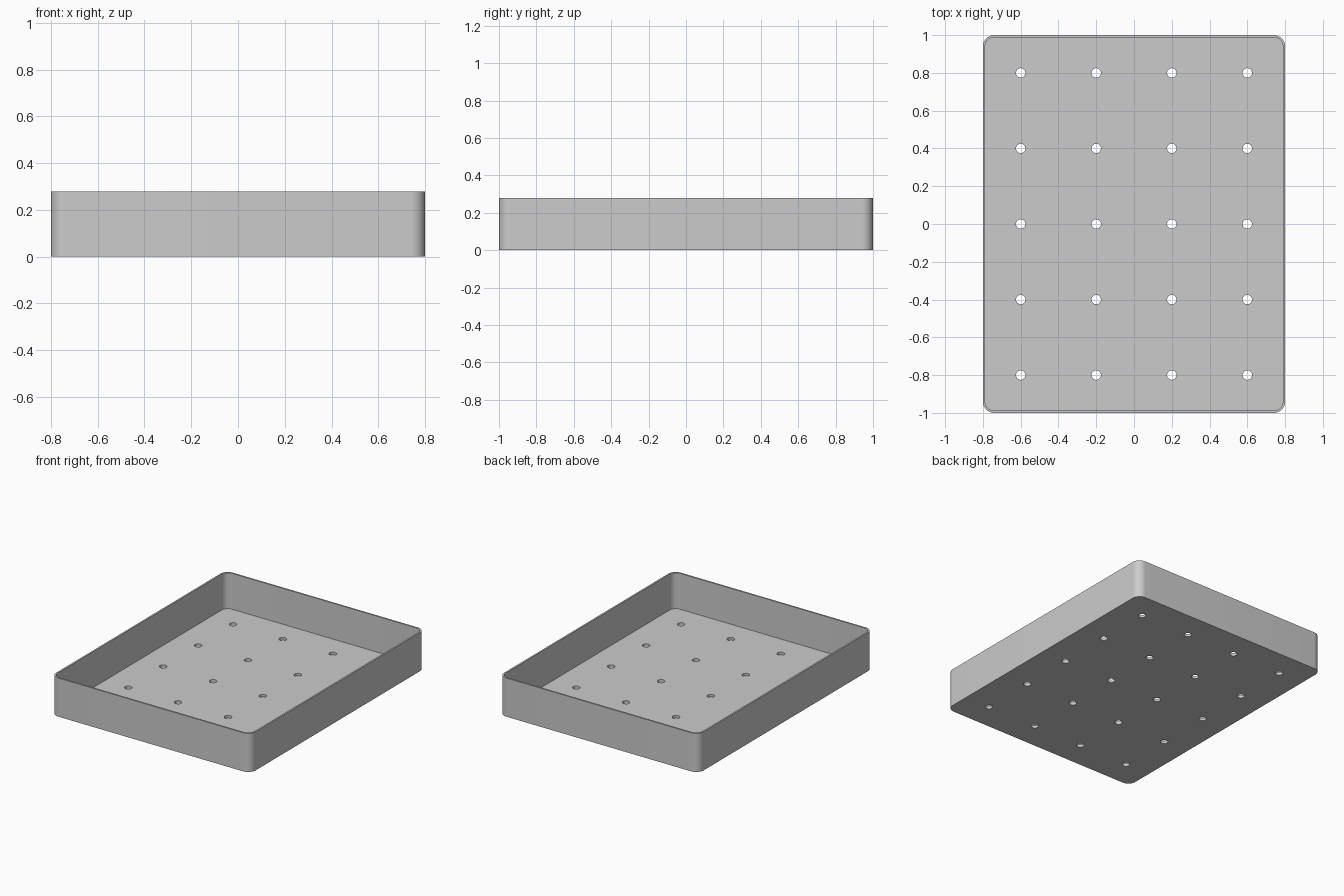
import bpy, bmesh
from math import pi, sin, cos, radians

cube = bpy.data.objects.get("Cube")
if cube:
    bpy.data.objects.remove(cube, do_unlink=True)

HALF_X, HALF_Y, HEIGHT = 0.8, 1.0, 0.28
WALL, FLOOR, CORNER, HOLE = 0.012, 0.02, 0.06, 0.025
STEPS = 12

grey = bpy.data.materials.new("plain grey")
grey.use_nodes = True
colour = (0.6, 0.6, 0.6, 1)
grey.diffuse_color = colour
grey.node_tree.nodes["Principled BSDF"].inputs["Base Color"].default_value = colour


def make_object(name, bm):
    bmesh.ops.recalc_face_normals(bm, faces=bm.faces)
    mesh = bpy.data.meshes.new(name)
    bm.to_mesh(mesh)
    bm.free()
    mesh.materials.append(grey)
    obj = bpy.data.objects.new(name, mesh)
    bpy.context.collection.objects.link(obj)
    return obj


def rounded_ring(bm, inset, z):
    """Vertices of a rounded rectangle, inset from the outer wall."""
    r = CORNER - inset
    ring = []
    for q, (sx, sy) in enumerate([(1, 1), (-1, 1), (-1, -1), (1, -1)]):
        for i in range(STEPS + 1):
            a = (q + i / STEPS) * pi / 2
            ring.append(bm.verts.new((sx * (HALF_X - CORNER) + r * cos(a),
                                      sy * (HALF_Y - CORNER) + r * sin(a), z)))
    return ring


# Open tray: outer wall, rim, inner wall and the two floor faces
bm = bmesh.new()
rings = [rounded_ring(bm, inset, z) for inset, z in
         [(0, 0), (0, HEIGHT), (WALL, HEIGHT), (WALL, FLOOR)]]
for a, b in zip(rings, rings[1:]):
    for i in range(len(a)):
        j = (i + 1) % len(a)
        bm.faces.new((a[i], a[j], b[j], b[i]))
bm.faces.new(rings[0][::-1])
bm.faces.new(rings[-1])
tray = make_object("tray", bm)

# Grid of drain holes
bm = bmesh.new()
for col in range(4):
    for row in range(5):
        made = bmesh.ops.create_cone(bm, cap_ends=True, segments=32, radius1=HOLE,
                                     radius2=HOLE, depth=0.1)
        bmesh.ops.translate(bm, verts=made["verts"],
                            vec=(-0.6 + 0.4 * col, -0.8 + 0.4 * row, 0.01))
cutter = make_object("drain_hole_cutter", bm)

cut = tray.modifiers.new("drain holes", "BOOLEAN")
cut.operation = "DIFFERENCE"
cut.solver = "EXACT"
cut.object = cutter

bpy.ops.object.select_all(action="DESELECT")
tray.select_set(True)
bpy.context.view_layer.objects.active = tray
bpy.ops.object.modifier_apply(modifier=cut.name)
bpy.data.objects.remove(cutter, do_unlink=True)

# Smooth corners and holes, crisp rim and floor edges
bpy.ops.object.shade_smooth_by_angle(angle=radians(30))
